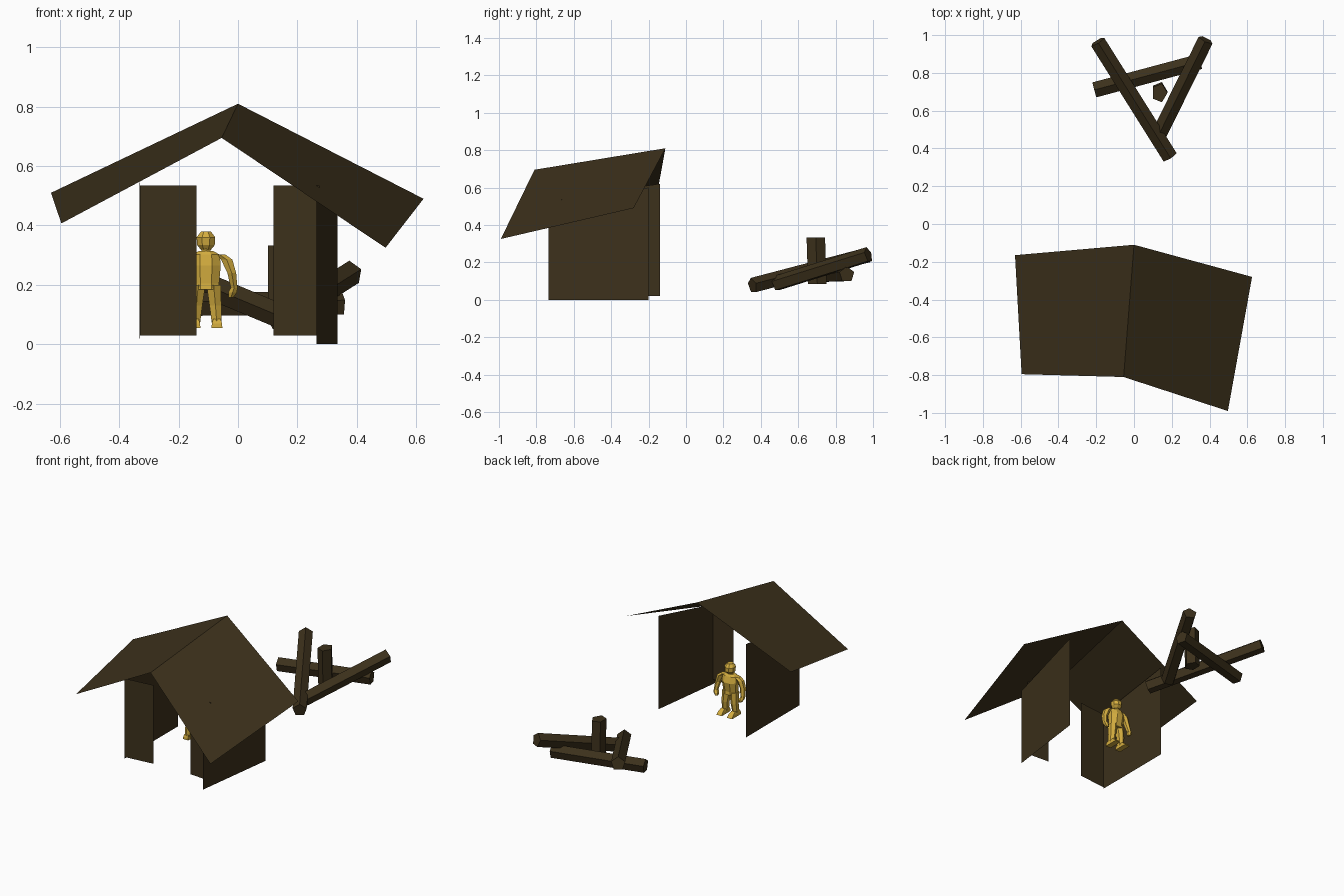
import bpy, bmesh
from math import sin, cos, pi
from mathutils import Vector


def material(name, rgb):
    m = bpy.data.materials.new(name)
    m.diffuse_color = (*rgb, 1)
    return m


WOOD = material("dark_wood", (0.045, 0.03, 0.011))
GOLD = material("gold", (0.66, 0.42, 0.05))


def finish(name, bm, mat, fix=True):
    if fix:
        bmesh.ops.recalc_face_normals(bm, faces=bm.faces)
    me = bpy.data.meshes.new(name)
    bm.to_mesh(me)
    bm.free()
    me.materials.append(mat)
    ob = bpy.data.objects.new(name, me)
    bpy.context.collection.objects.link(ob)


def sheet(name, *pts):
    bm = bmesh.new()
    bm.faces.new([bm.verts.new(p) for p in pts])
    finish(name, bm, WOOD, False)


def loft(name, sections, sides, mat, start=pi / 2):
    """Tube through (point, rx, ry) sections; steep tubes keep level rings."""
    bm = bmesh.new()
    axis = Vector(sections[-1][0]) - Vector(sections[0][0])
    level = abs(axis.normalized().z) > 0.7
    q = axis.to_track_quat('Z', 'Y')
    rings = []
    for p, rx, ry in sections:
        ring = []
        for i in range(sides):
            t = start + 2 * pi * i / sides
            v = Vector((rx * cos(t), ry * sin(t), 0))
            ring.append(bm.verts.new(Vector(p) + (v if level else q @ v)))
        rings.append(ring)
    for a, b in zip(rings, rings[1:]):
        for i in range(sides):
            j = (i + 1) % sides
            bm.faces.new((a[i], a[j], b[j], b[i]))
    bm.faces.new(rings[0][::-1])
    bm.faces.new(rings[-1])
    finish(name, bm, mat)


# Roof sheets sharing a tilted ridge
ridge_back, ridge_front = (0, -0.11, 0.81), (-0.055, -0.81, 0.695)
sheet("roof_left", ridge_back, (-0.63, -0.165, 0.51), (-0.595, -0.795, 0.407), ridge_front)
sheet("roof_right", ridge_back, ridge_front, (0.497, -0.99, 0.325), (0.625, -0.28, 0.49))

# Thin walls
sheet("wall_left", (-0.33, -0.14, 0.02), (-0.331, -0.68, 0.02), (-0.331, -0.68, 0.54), (-0.33, -0.14, 0.62))
sheet("wall_right", (0.265, -0.735, 0), (0.335, -0.2, 0), (0.335, -0.2, 0.6), (0.265, -0.735, 0.5))
sheet("front_panel_left", (-0.33, -0.68, 0.03), (-0.14, -0.66, 0.03), (-0.14, -0.66, 0.535), (-0.33, -0.68, 0.535))
sheet("front_panel_right", (0.12, -0.655, 0.03), (0.275, -0.665, 0.03), (0.275, -0.665, 0.535), (0.12, -0.655, 0.535))

# Five-sided logs leaning on each other
logs = [((0.19, 0.355, 0.075), (-0.193, 0.965, 0.235)),
        ((0.135, 0.48, 0.085), (0.38, 0.975, 0.24)),
        ((-0.21, 0.71, 0.13), (0.35, 0.86, 0.135))]
for n, (a, b) in enumerate(logs):
    loft(f"log_{n + 1}", [(a, 0.043, 0.043), (b, 0.043, 0.043)], 5, WOOD)
loft("upright_log", [((0.135, 0.702, 0.085), 0.042, 0.052),
                     ((0.135, 0.694, 0.333), 0.042, 0.052)], 5, WOOD, 0)

# Standing figure, facing the logs
X, Y = -0.108, -0.30


def part(name, secs, sides=8):
    loft(name, [((X + x, Y + y, z), rx, ry) for x, y, z, rx, ry in secs],
         sides, GOLD, pi / sides)


part("head", [(0, 0.005, 0.318, 0.018, 0.018), (0, 0.008, 0.334, 0.032, 0.034),
              (0, 0.006, 0.36, 0.034, 0.036), (0, 0.004, 0.38, 0.018, 0.02)])
part("neck", [(0, 0, 0.3, 0.018, 0.018), (0, 0.003, 0.325, 0.018, 0.018)], 6)
part("torso", [(0, 0, 0.185, 0.05, 0.036), (0, 0, 0.205, 0.048, 0.034),
               (0, 0.004, 0.265, 0.054, 0.042), (0, 0, 0.302, 0.05, 0.032),
               (0, 0, 0.314, 0.026, 0.022)])
for side, s in (("left", -1), ("right", 1)):
    part(f"{side}_leg", [(s * 0.026, 0, 0.2, 0.028, 0.032), (s * 0.032, 0.006, 0.13, 0.023, 0.026),
                         (s * 0.037, 0, 0.065, 0.019, 0.022)], 6)
    part(f"{side}_foot", [(s * 0.037, 0.02, 0.055, 0.026, 0.064),
                          (s * 0.037, 0.015, 0.07, 0.024, 0.056),
                          (s * 0.037, 0.005, 0.085, 0.018, 0.034)], 4)
    part(f"{side}_arm", [(s * 0.045, 0, 0.303, 0.022, 0.02), (s * 0.07, 0, 0.285, 0.022, 0.022),
                         (s * 0.087, 0, 0.24, 0.017, 0.02), (s * 0.095, 0.012, 0.19, 0.013, 0.016),
                         (s * 0.09, 0.018, 0.175, 0.017, 0.018), (s * 0.084, 0.022, 0.158, 0.01, 0.012)], 6)
